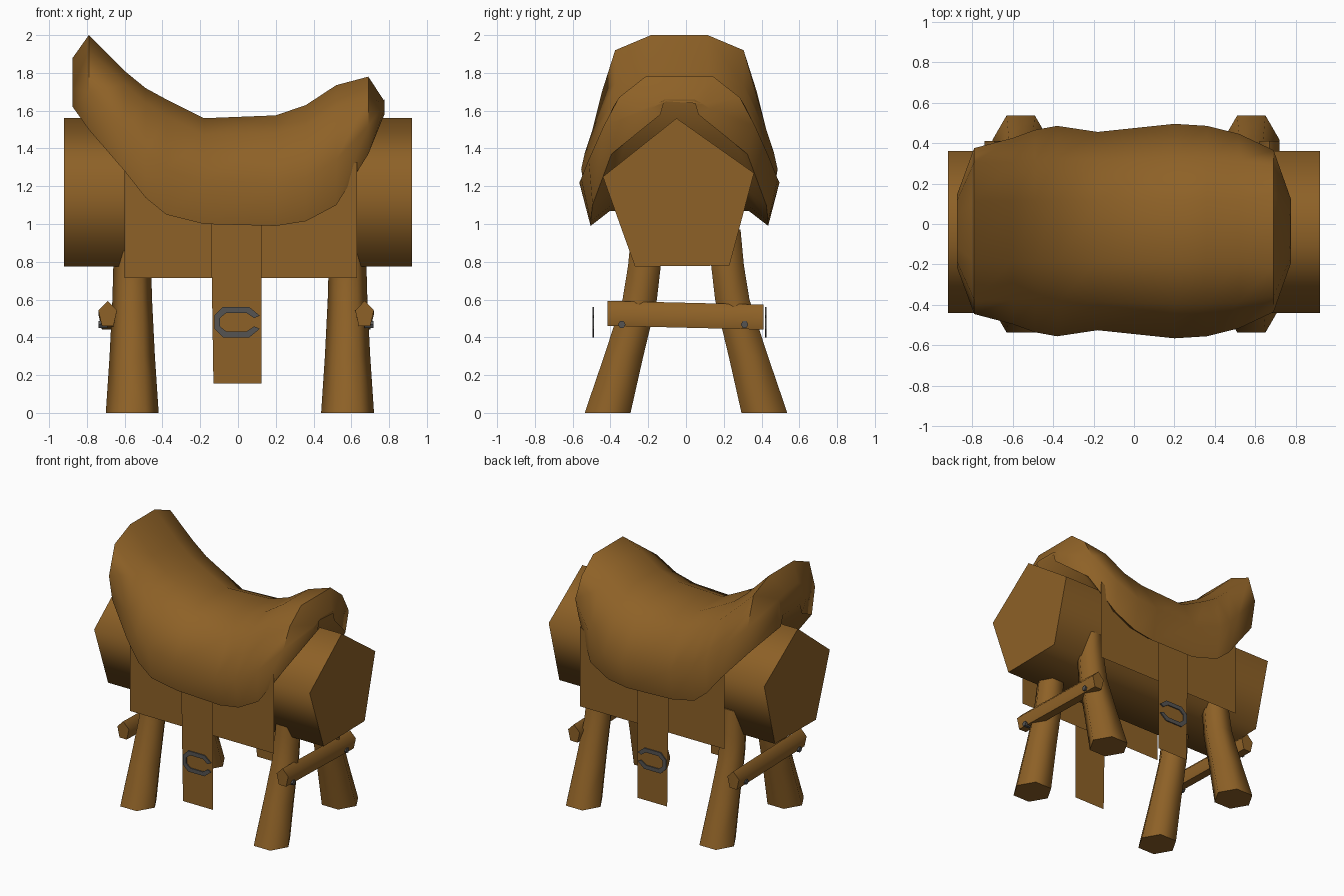
import bpy, bmesh, math
from mathutils import Vector

if "Cube" in bpy.data.objects:
    bpy.data.objects.remove(bpy.data.objects["Cube"])


def mat(name, rgb):
    m = bpy.data.materials.new(name)
    m.diffuse_color = (*rgb, 1)
    m.use_nodes = True
    m.node_tree.nodes["Principled BSDF"].inputs["Base Color"].default_value = m.diffuse_color
    return m


BROWN = mat("saddle_brown", (0.27, 0.12, 0.02))
GREY = mat("iron_grey", (0.09, 0.088, 0.085))
CY = -0.035  # centre line of barrel and saddle


def finish(name, bm, material, angle=None):
    bmesh.ops.recalc_face_normals(bm, faces=bm.faces)
    me = bpy.data.meshes.new(name)
    bm.to_mesh(me)
    bm.free()
    me.materials.append(material)
    ob = bpy.data.objects.new(name, me)
    bpy.context.collection.objects.link(ob)
    if angle:
        bpy.ops.object.select_all(action='DESELECT')
        ob.select_set(True)
        bpy.context.view_layer.objects.active = ob
        bpy.ops.object.shade_smooth_by_angle(angle=math.radians(angle))
    return ob


def loft(name, rings, material, angle):
    """Skin equal-length closed rings and cap both ends."""
    bm = bmesh.new()
    vs = [[bm.verts.new(p) for p in r] for r in rings]
    n = len(vs[0])
    for a, b in zip(vs, vs[1:]):
        for i in range(n):
            j = (i + 1) % n
            bm.faces.new((a[i], a[j], b[j], b[i]))
    bm.faces.new(vs[0])
    bm.faces.new(vs[-1])
    return finish(name, bm, material, angle)


def sheet(name, pts, y):
    bm = bmesh.new()
    bm.faces.new([bm.verts.new((x, y, z)) for x, z in pts])
    return finish(name, bm, BROWN)


# barrel body: five-sided prism
pent = [(-0.05, 1.56), (0.36, 1.27), (0.23, 0.78), (-0.27, 0.775), (-0.44, 1.25)]
loft("barrel_body", [[(x, y, z) for y, z in pent] for x in (-0.92, 0.92)], BROWN, 75)

# saddle: x, then half section (crown, shoulder, widest point, lower edge)
stations = [
    (-0.875, (0.08, 1.88), (0.15, 1.84), (0.18, 1.72), (0.13, 1.62)),
    (-0.79, (0.15, 2.00), (0.34, 1.92), (0.41, 1.70), (0.37, 1.50)),
    (-0.60, (0.15, 1.81), (0.34, 1.74), (0.46, 1.50), (0.46, 1.28)),
    (-0.49, (0.15, 1.72), (0.35, 1.64), (0.50, 1.38), (0.48, 1.14)),
    (-0.38, (0.15, 1.66), (0.36, 1.57), (0.52, 1.29), (0.48, 1.05)),
    (-0.18, (0.15, 1.56), (0.35, 1.47), (0.49, 1.23), (0.46, 1.00)),
    (0.20, (0.15, 1.575), (0.36, 1.48), (0.53, 1.22), (0.47, 0.99)),
    (0.36, (0.15, 1.63), (0.36, 1.52), (0.52, 1.24), (0.47, 1.015)),
    (0.52, (0.15, 1.735), (0.35, 1.62), (0.48, 1.34), (0.46, 1.10)),
    (0.69, (0.18, 1.78), (0.32, 1.67), (0.40, 1.52), (0.36, 1.37)),
    (0.775, (0.07, 1.65), (0.13, 1.635), (0.16, 1.61), (0.10, 1.58)),
]
rings = []
for x, *half in stations:
    by, bz = half[-1]
    half = half + [(by * 0.78, bz + 0.08)]
    full = half + [(-y, z) for y, z in reversed(half)]
    rings.append([(x, CY + y, z) for y, z in full])
loft("saddle", rings, BROWN, 60)

# splayed legs: distance from centre, height, radius
path = [(0.415, 0.0, 0.14), (0.33, 0.30, 0.12), (0.245, 0.60, 0.105), (0.22, 0.78, 0.10), (0.215, 0.97, 0.085)]
for lx, lr in ((-0.56, "left"), (0.58, "right")):
    for s, fb in ((-1, "front"), (1, "back")):
        rings = [[(lx + r * math.cos(k * math.pi / 3), s * (d + r * math.sin(k * math.pi / 3)), z)
                  for k in range(6)] for d, z, r in path]
        loft(f"{fb}_{lr}_leg", rings, BROWN, 65)

# cross bars with nails
for bx, lr in ((-0.69, "left"), (0.67, "right")):
    sx = 1 if bx > 0 else -1
    rings = []
    for y, zc in ((-0.415, 0.52), (0.41, 0.50)):
        rings.append([(bx + 0.052 * math.cos(a), y, zc + 0.073 * math.sin(a))
                      for a in [math.radians(90 + 72 * k) for k in range(5)]])
    loft(f"{lr}_cross_bar", rings, BROWN, 75)
    for ny in (-0.34, 0.31):
        nail = [[(bx + sx * o, ny + 0.02 * math.cos(k * math.pi / 3), 0.468 + 0.02 * math.sin(k * math.pi / 3))
                 for k in range(6)] for o in (0.0, 0.048)]
        loft(f"{lr}_nail", nail, GREY, None)

# blanket sides, hanging straps and strap buckles
for s, fb in ((-1, "front"), (1, "back")):
    yb = CY + s * 0.425
    ys = CY + s * 0.45
    sheet(f"{fb}_blanket", [(-0.6, 0.715), (0.63, 0.715), (0.63, 1.33), (0.5, 1.25), (-0.47, 1.25), (-0.6, 1.34)], yb)
    sheet(f"{fb}_strap", [(-0.13, 0.155), (0.125, 0.155), (0.125, 1.1), (-0.145, 1.1)], ys)
    # eight-sided buckle ring, open on one side
    outer = [(0.12, 0.035), (0.065, 0.08), (-0.075, 0.08), (-0.12, 0.035)]
    loop = outer + [(x, -z) for x, z in reversed(outer)]
    bm = bmesh.new()
    for i in range(7):
        (x0, z0), (x1, z1) = loop[i], loop[i + 1]
        q = [(x0, z0), (x1, z1), (x1 * 0.76, z1 * 0.62), (x0 * 0.76, z0 * 0.62)]
        base = [bm.verts.new((x - 0.005, ys + s * 0.002, 0.48 + z)) for x, z in q]
        f = bm.faces.new(base)
        ext = bmesh.ops.extrude_face_region(bm, geom=[f])
        top = [v for v in ext["geom"] if isinstance(v, bmesh.types.BMVert)]
        bmesh.ops.translate(bm, verts=top, vec=Vector((0, s * 0.008, 0)))
    finish(f"{fb}_buckle", bm, GREY)
